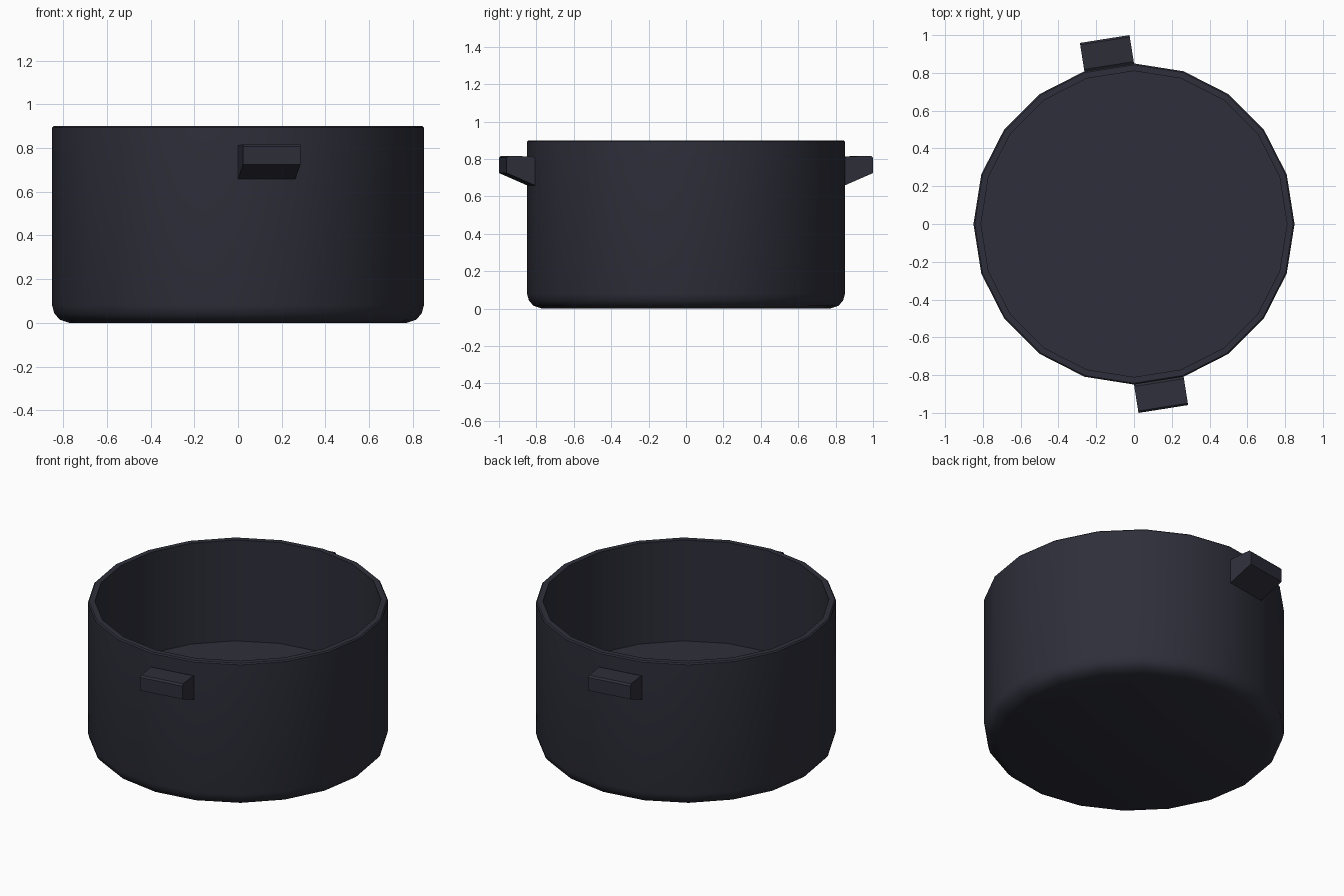
import bpy, bmesh, math
from mathutils import Vector

if "Cube" in bpy.data.objects:
    bpy.data.objects.remove(bpy.data.objects["Cube"])

SIDES, R = 20, 0.85
mat = bpy.data.materials.new("dark_enamel")
mat.diffuse_color = (0.027, 0.028, 0.042, 1)
mat.use_nodes = True
mat.node_tree.nodes["Principled BSDF"].inputs["Base Color"].default_value = mat.diffuse_color


def finish(name, bm, angle):
    bmesh.ops.recalc_face_normals(bm, faces=bm.faces)
    me = bpy.data.meshes.new(name)
    bm.to_mesh(me)
    bm.free()
    ob = bpy.data.objects.new(name, me)
    bpy.context.collection.objects.link(ob)
    me.materials.append(mat)
    bpy.ops.object.select_all(action='DESELECT')
    ob.select_set(True)
    bpy.context.view_layer.objects.active = ob
    bpy.ops.object.shade_smooth_by_angle(angle=math.radians(angle))
    return ob


# Pot body: wall profile turned around z, from outer base to inner floor
profile = [(0.77, 0), (0.815, 0.015), (0.84, 0.043), (0.85, 0.08),
           (0.85, 0.893), (0.843, 0.9), (0.81, 0.9), (0.81, 0.27)]
bm = bmesh.new()
rings = []
for r, z in profile:
    rings.append([bm.verts.new((r * math.cos(a), r * math.sin(a), z))
                  for a in (math.tau * i / SIDES for i in range(SIDES))])
for lo, hi in zip(rings, rings[1:]):
    for i in range(SIDES):
        j = (i + 1) % SIDES
        bm.faces.new((lo[i], lo[j], hi[j], hi[i]))
bm.faces.new(rings[0])
bm.faces.new(rings[-1])
finish("pot_body", bm, 40)

# Lug handles: tapered side profile pushed out of one wall facet
lug = [(-0.01, 0.655), (-0.01, 0.798), (0.01, 0.813), (0.142, 0.817),
       (0.152, 0.807), (0.152, 0.725)]


def handle(name, start_deg):
    a0 = math.radians(start_deg)
    a1 = a0 + math.tau / SIDES
    mid = (a0 + a1) / 2
    out = Vector((math.cos(mid), math.sin(mid), 0))
    bm = bmesh.new()
    ends = []
    for a in (a0, a1):
        corner = Vector((R * math.cos(a), R * math.sin(a), 0))
        ends.append([bm.verts.new(corner + out * d + Vector((0, 0, z))) for d, z in lug])
    n = len(lug)
    for i in range(n):
        j = (i + 1) % n
        bm.faces.new((ends[0][i], ends[0][j], ends[1][j], ends[1][i]))
    for e in ends:
        bm.faces.new(e)
    finish(name, bm, 30)


handle("front_handle", -90)
handle("back_handle", 90)
